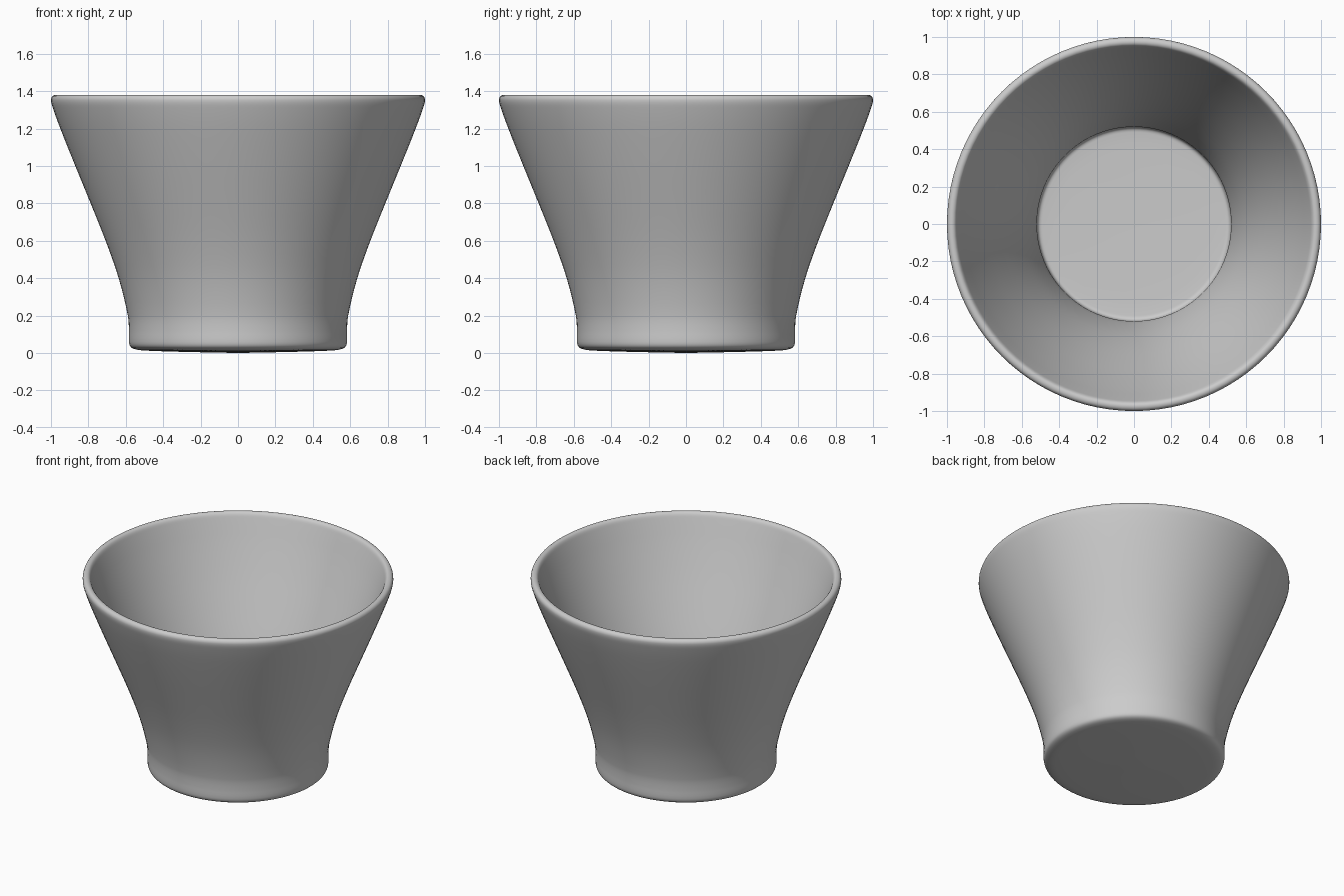
import bpy
import bmesh
from math import tau
from mathutils import Vector

cube = bpy.data.objects.get("Cube")
if cube:
    bpy.data.objects.remove(cube, do_unlink=True)

SEGMENTS = 96

# Half section (radius, height): underside, outer wall, rim, inner wall, floor
section = [
    (0, 0), (0.3, 0.006), (0.5, 0.013), (0.55, 0.02), (0.575, 0.034), (0.583, 0.06),
    (0.583, 0.12), (0.589, 0.2), (0.638, 0.4), (0.708, 0.6), (0.788, 0.8),
    (0.87, 1.0), (0.95, 1.2), (0.99, 1.31), (1.0, 1.352), (0.992, 1.373), (0.973, 1.38),
    (0.956, 1.372), (0.943, 1.345), (0.89, 1.2), (0.812, 1.0), (0.73, 0.8),
    (0.65, 0.6), (0.58, 0.4), (0.533, 0.22), (0.52, 0.14), (0.519, 0.1),
    (0.51, 0.077), (0.49, 0.07), (0.3, 0.065), (0, 0.062),
]


def smooth_path(points, steps=3):
    """Centripetal-style smooth curve through the points."""
    pts = [Vector((r, 0, z)) for r, z in points]
    path = []
    for i in range(len(pts) - 1):
        a, b = pts[i], pts[i + 1]
        before, after = pts[max(i - 1, 0)], pts[min(i + 2, len(pts) - 1)]
        reach = (b - a).length / 3
        h1 = a + (b - before).normalized() * reach
        h2 = b - (after - a).normalized() * reach
        for s in range(steps):
            t = s / steps
            u = 1 - t
            path.append(a * u**3 + h1 * 3 * u * u * t + h2 * 3 * u * t * t + b * t**3)
    return path + [pts[-1]]


# Cup turned around the vertical axis
bm = bmesh.new()
verts = [bm.verts.new(p) for p in smooth_path(section)]
edges = [bm.edges.new(pair) for pair in zip(verts, verts[1:])]
bmesh.ops.spin(bm, geom=verts + edges, cent=(0, 0, 0), axis=(0, 0, 1),
               angle=tau, steps=SEGMENTS, use_duplicate=False)
bmesh.ops.remove_doubles(bm, verts=bm.verts, dist=0.0002)
bmesh.ops.recalc_face_normals(bm, faces=bm.faces)
mesh = bpy.data.meshes.new("cup")
bm.to_mesh(mesh)
bm.free()
cup = bpy.data.objects.new("cup", mesh)
bpy.context.collection.objects.link(cup)

# Plain grey finish
grey = bpy.data.materials.new("light grey")
grey.use_nodes = True
color = (0.6, 0.6, 0.6, 1)
grey.diffuse_color = color
grey.node_tree.nodes["Principled BSDF"].inputs["Base Color"].default_value = color
mesh.materials.append(grey)

bpy.context.view_layer.objects.active = cup
cup.select_set(True)
bpy.ops.object.shade_smooth_by_angle()
